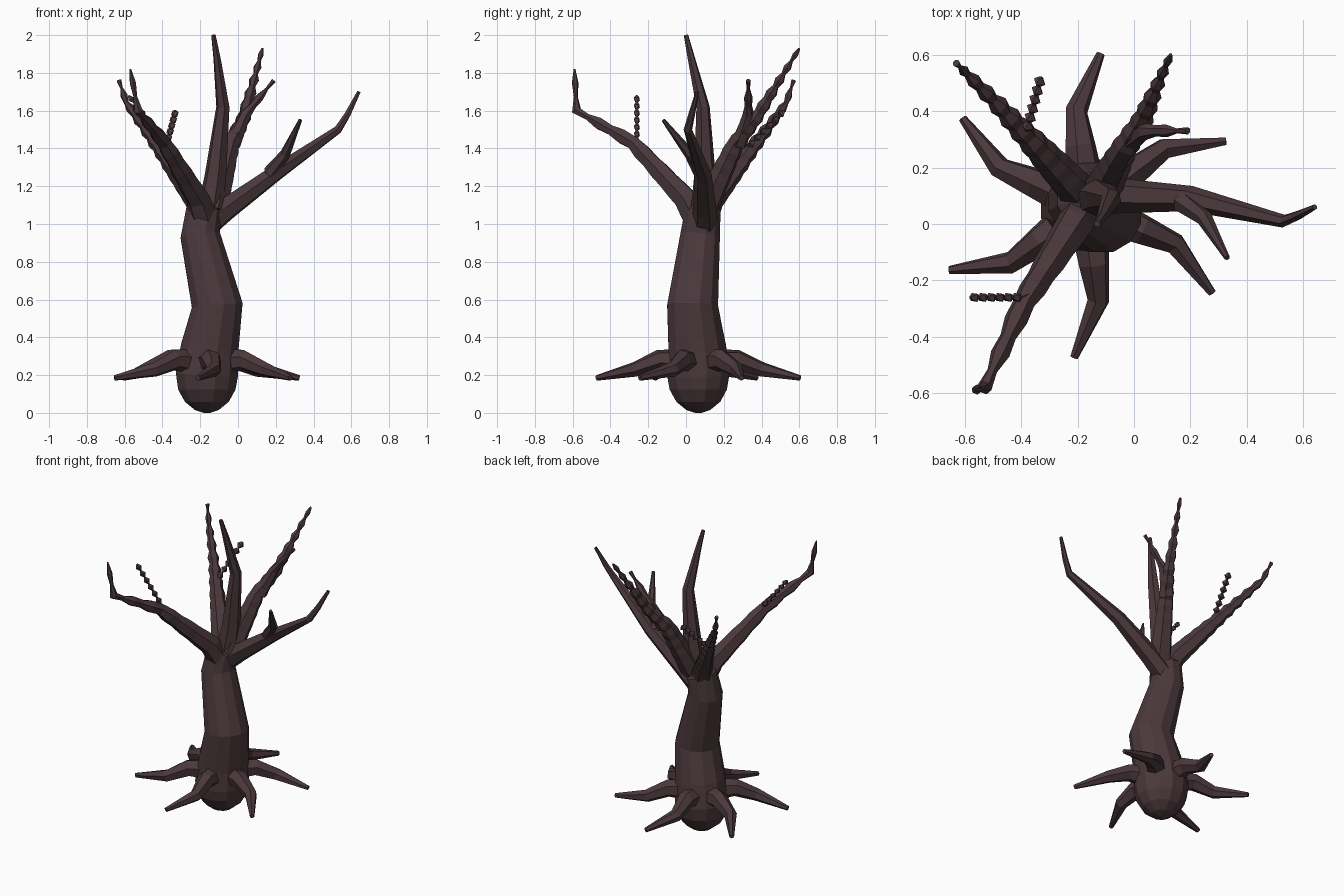
import bpy, bmesh, math, random
from mathutils import Vector

random.seed(4)
cube = bpy.data.objects.get("Cube")
if cube:
    bpy.data.objects.remove(cube)

bark = bpy.data.materials.new("dark bark")
bark.use_nodes = True
colour = (0.07, 0.04, 0.045, 1)
bark.diffuse_color = colour
bark.node_tree.nodes["Principled BSDF"].inputs["Base Color"].default_value = colour


def tube(name, points, radii, sides=6):
    """Low-poly skin of rings around a line of points."""
    points = [Vector(p) for p in points]
    last = len(points) - 1
    bm = bmesh.new()
    rings = []
    normal = None
    for i, (point, radius) in enumerate(zip(points, radii)):
        tangent = (points[min(i + 1, last)] - points[max(i - 1, 0)]).normalized()
        if normal is None:
            normal = tangent.orthogonal()
        normal = (normal - tangent * normal.dot(tangent)).normalized()
        side = tangent.cross(normal)
        ring = []
        for k in range(sides):
            angle = math.tau * k / sides
            offset = normal * math.cos(angle) + side * math.sin(angle)
            ring.append(bm.verts.new(point + offset * radius))
        rings.append(ring)
    for lower, upper in zip(rings, rings[1:]):
        for k in range(sides):
            n = (k + 1) % sides
            bm.faces.new((lower[k], lower[n], upper[n], upper[k]))
    bm.faces.new(rings[0])
    bm.faces.new(rings[-1])
    bmesh.ops.recalc_face_normals(bm, faces=bm.faces[:])
    mesh = bpy.data.meshes.new(name)
    bm.to_mesh(mesh)
    bm.free()
    mesh.materials.append(bark)
    obj = bpy.data.objects.new(name, mesh)
    bpy.context.collection.objects.link(obj)


def subdivide(points, step):
    """Add evenly spaced points along each stretch of a path."""
    result = [points[0]]
    for a, b in zip(points, points[1:]):
        count = max(1, round((b - a).length / step))
        result += [a.lerp(b, (i + 1) / count) for i in range(count)]
    return result


def limb(name, points, base, tip, knot_step=None):
    """Limb that thins steadily from base to tip, with optional knots."""
    points = [Vector(p) for p in points]
    if knot_step:
        points = subdivide(points, knot_step)
    lengths = [0]
    for a, b in zip(points, points[1:]):
        lengths.append(lengths[-1] + (b - a).length)
    radii = []
    for i, length in enumerate(lengths):
        share = length / lengths[-1]
        radius = base + (tip - base) * share
        if knot_step:
            # Knots grow much stronger towards the tip
            swell = 0.3 if i % 2 else -random.uniform(0.3, 0.6)
            radius *= 1 + swell * share ** 2
        radii.append(radius)
    tube(name, points, radii)


def bead_twig(name, start, end, beads, radius):
    """Twig made of a chain of small diamond-shaped knots."""
    start, end = Vector(start), Vector(end)
    steps = range(beads * 2 + 1)
    points = [start.lerp(end, i / steps[-1]) for i in steps]
    radii = [radius if i % 2 else radius / 4 for i in steps]
    tube(name, points, radii, sides=4)


# Trunk: domed foot, then a leaning stem that narrows with height
foot = Vector((-0.165, 0.065, 0))
foot_radius, foot_height = 0.17, 0.2
points, radii = [], []
for i in range(5):
    angle = math.pi / 2 * i / 4
    points.append(foot + Vector((0, 0, foot_height * (1 - math.cos(angle)))))
    radii.append(foot_radius * max(math.sin(angle), 0.1))
for x, y, z in ((-0.15, 0.06, 0.34), (-0.11, 0.035, 0.57), (-0.2, 0.075, 0.94),
                (-0.18, 0.09, 1.08), (-0.16, 0.1, 1.13)):
    points.append((x, y, z))
    radii.append(foot_radius - (z - foot_height) / 12)
radii[-1] /= 2
tube("trunk", points, radii, sides=12)

# Six matching roots evenly spaced around the foot, each bending near its end
for i in range(6):
    heading = math.radians(25 + 60 * i)
    path = []
    for reach, height, twist in ((0.08, 0.27, 0.2), (0.21, 0.28, 0.2),
                                 (0.34, 0.23, 0.2), (0.54, 0.185, 0)):
        turn = heading + twist
        path.append(foot + Vector((reach * math.cos(turn), reach * math.sin(turn), height)))
    limb(f"root_{i + 1}", path, 0.07, 0.015)

# Smooth branches
limb("top_branch", [(-0.16, 0.09, 1), (-0.12, 0.1, 1.25), (-0.08, 0.09, 1.62),
                    (-0.11, 0.03, 1.87), (-0.13, 0, 2)], 0.075, 0.012)
limb("left_branch", [(-0.16, 0.1, 1), (-0.06, 0.1, 1.08), (0.2, 0.09, 1.27),
                     (0.53, 0.01, 1.5), (0.58, 0.03, 1.58), (0.64, 0.06, 1.7)], 0.07, 0.01)
limb("left_twig", [(0.17, 0.08, 1.27), (0.25, 0.02, 1.37), (0.33, -0.12, 1.55)], 0.04, 0.01)

# Knotty branches
limb("front_branch", [(-0.17, 0.07, 1), (-0.21, 0, 1.13), (-0.39, -0.28, 1.43),
                      (-0.53, -0.58, 1.6), (-0.57, -0.59, 1.82)], 0.075, 0.01, 0.08)
limb("right_branch", [(-0.17, 0.08, 1), (-0.22, 0.14, 1.13), (-0.48, 0.42, 1.49),
                      (-0.59, 0.53, 1.64), (-0.63, 0.57, 1.76)], 0.075, 0.01, 0.04)
limb("back_branch", [(-0.13, 0.09, 1.06), (-0.04, 0.26, 1.42), (0.03, 0.37, 1.56),
                     (0.13, 0.6, 1.93)], 0.075, 0.01, 0.04)
limb("back_twig", [(-0.03, 0.28, 1.42), (0.04, 0.33, 1.58), (0.19, 0.33, 1.76)],
     0.045, 0.01, 0.06)

# Beaded twigs
bead_twig("front_twig", (-0.37, -0.26, 1.42), (-0.58, -0.26, 1.68), 7, 0.02)
bead_twig("right_twig", (-0.38, 0.33, 1.41), (-0.33, 0.52, 1.6), 6, 0.024)
